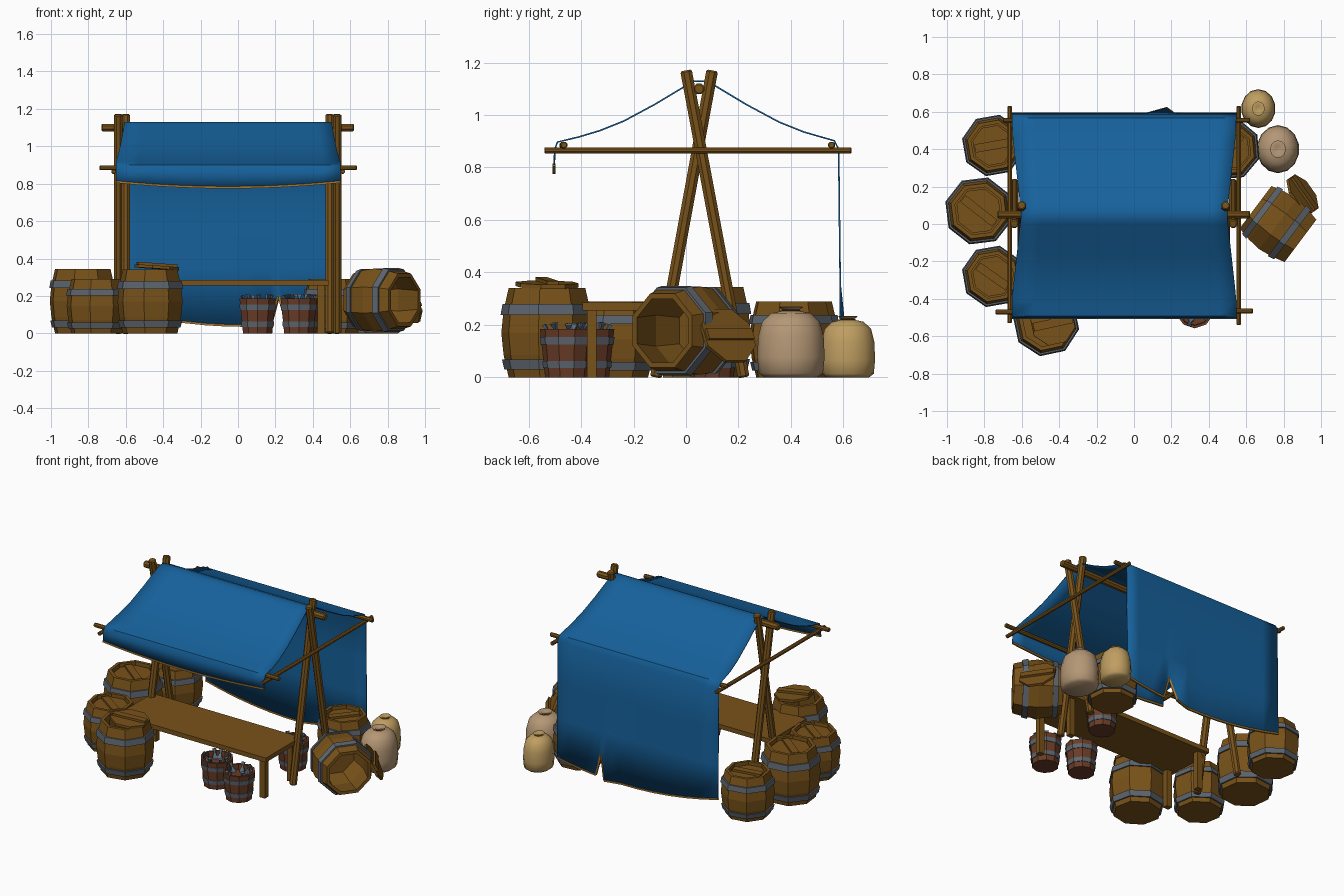
import bpy, bmesh, random
from math import pi, cos, sin, radians
from mathutils import Matrix, Vector

if "Cube" in bpy.data.objects:
    bpy.data.objects.remove(bpy.data.objects["Cube"])

random.seed(3)


def mat(name, r, g, b):
    m = bpy.data.materials.new(name)
    m.diffuse_color = (r, g, b, 1)
    m.use_nodes = True
    m.node_tree.nodes["Principled BSDF"].inputs["Base Color"].default_value = m.diffuse_color
    return m


WOOD = mat("wood", .19, .085, .01)
DARK = mat("dark_wood", .13, .055, .007)
IRON = mat("iron", .11, .13, .155)
BLUE = mat("blue_cloth", .008, .12, .33)
TRIM = mat("trim", .38, .18, .03)
RED = mat("red_wood", .14, .045, .02)
FISH = mat("fish", .1, .15, .21)
SACK_A = mat("sack_a", .46, .31, .18)
SACK_B = mat("sack_b", .52, .34, .12)


def finish(bm, name, material, smooth=None):
    bmesh.ops.recalc_face_normals(bm, faces=bm.faces)
    me = bpy.data.meshes.new(name)
    bm.to_mesh(me)
    bm.free()
    ob = bpy.data.objects.new(name, me)
    bpy.context.collection.objects.link(ob)
    me.materials.append(material)
    if smooth:
        bpy.ops.object.select_all(action='DESELECT')
        ob.select_set(True)
        bpy.context.view_layer.objects.active = ob
        bpy.ops.object.shade_smooth_by_angle(angle=radians(smooth))
    return ob


def lathe(bm, prof, n, m=Matrix(), ring=False):
    """Revolve (r, z) points; capped at both ends, or closed into a ring."""
    rows = [[bm.verts.new(m @ Vector((r * cos(2 * pi * (i + .5) / n), r * sin(2 * pi * (i + .5) / n), z)))
             for i in range(n)] for r, z in prof]
    pairs = list(zip(rows, rows[1:]))
    if ring:
        pairs.append((rows[-1], rows[0]))
    else:
        bm.faces.new(rows[0])
        bm.faces.new(rows[-1])
    for a, b in pairs:
        for i in range(n):
            j = (i + 1) % n
            bm.faces.new((a[i], a[j], b[j], b[i]))


def tube(bm, p, q, r, n=8, chamfer=True):
    p, q = Vector(p), Vector(q)
    d = q - p
    m = Matrix.Translation(p) @ d.to_track_quat('Z', 'Y').to_matrix().to_4x4()
    c = r * .25
    prof = [(r - c, 0), (r, c), (r, d.length - c), (r - c, d.length)] if chamfer else [(r, 0), (r, d.length)]
    lathe(bm, prof, n, m)


def pole(name, p, q, r, n=8):
    bm = bmesh.new()
    tube(bm, p, q, r, n)
    finish(bm, name, WOOD)


def box(name, c, s, material=WOOD, m=Matrix()):
    bm = bmesh.new()
    bmesh.ops.create_cube(bm, size=1, matrix=m @ Matrix.Translation(c) @ Matrix.Diagonal((*s, 1)))
    finish(bm, name, material)


def place(x, y, z=0, rot=0):
    return Matrix.Translation((x, y, z)) @ Matrix.Rotation(radians(rot), 4, 'Z')


def aim(p, d):
    return Matrix.Translation(p) @ Vector(d).to_track_quat('Z', 'Y').to_matrix().to_4x4()


def lid(name, r, m):
    bm = bmesh.new()
    lathe(bm, [(r, 0), (r, .016)], 8, m)
    finish(bm, name, WOOD)
    box(name + "_bar", (0, 0, .022), (r * 1.75, .045, .016), WOOD, m)


def barrel(name, m, r, h, is_open=False):
    # bulging staves with a rim and recessed inside
    inner = .72 * r
    floor = .03 if is_open else h - .035
    bm = bmesh.new()
    prof = [(.84 * r, 0), (.95 * r, .25 * h), (r, .5 * h), (.95 * r, .75 * h), (.84 * r, h), (inner, h)]
    if is_open:
        prof.append((.85 * r, .5 * h))
    lathe(bm, prof + [(inner, floor)], 8, m)
    finish(bm, name + "_body", WOOD)
    # iron hoops
    bm = bmesh.new()
    for a, b, ra, rb in ((.09, .2, .89, .94), (.7, .82, .97, .93)):
        lathe(bm, [(ra * r + .008, a * h), (rb * r + .008, b * h), (rb * r - .02, b * h), (ra * r - .02, a * h)],
              8, m, ring=True)
    finish(bm, name + "_hoops", IRON)
    if not is_open:
        lid(name + "_lid", inner * .93, m @ Matrix.Translation((0, 0, h - .036)))


# crossed side poles, ridge and awning rods
for side, xa, xb in (("left", -.60, -.64), ("right", .49, .53)):
    pole(side + "_pole_a", (xa, -.115, 0), (xa, .1, 1.17), .024)
    pole(side + "_pole_b", (xb, .22, 0), (xb, 0, 1.17), .024)
pole("ridge_pole", (-.73, .05, 1.1), (.62, .05, 1.1), .022)
pole("left_awning_rod", (-.665, -.53, .865), (-.665, .63, .865), .013)
pole("right_awning_rod", (.56, -.54, .865), (.56, .63, .865), .013)
pole("front_cross_rod", (-.74, -.47, .885), (.635, -.465, .885), .014)
pole("back_cross_rod", (-.70, .555, .885), (.62, .555, .885), .014)

# cloth canopy: draped profile, long back panel with a tear in its hem
drape = [(-.5, .87), (-.49, .897), (-.41, .916), (-.33, .94), (-.237, .977), (-.12, 1.04), (0, 1.112),
         (.03, 1.128), (.07, 1.128), (.11, 1.112), (.23, 1.04), (.355, .973), (.45, .935), (.565, .902),
         (.582, .87), (.585, .6), (.588, .35)]
cols = [-1, -.8, -.6, -.4, -.2, 0, .2, .38, .45, .52, .7, .85, 1]


def cloth_point(u, y, z):
    return Vector((-.053 + u * (.55 + .05 * min(1, abs(y - .05) / .45)), y, z))


def back_hem(u):
    z = .2 if u == .45 else .04 + .068 * (u - .15) ** 2
    return cloth_point(u, .59 + (.03 if u == .38 else 0), z)


def front_hem(u):
    return cloth_point(u, -.503, .78 + .03 * u * u)


bm = bmesh.new()
grid = [[bm.verts.new(p) for p in [front_hem(u)] + [cloth_point(u, y, z) for y, z in drape] + [back_hem(u)]]
        for u in cols]
for a, b in zip(grid, grid[1:]):
    for i in range(len(a) - 1):
        bm.faces.new((a[i], b[i], b[i + 1], a[i + 1]))
cloth = finish(bm, "canopy_cloth", BLUE, 40)
mod = cloth.modifiers.new("thickness", 'SOLIDIFY')
mod.thickness, mod.offset = .006, 0
for name, hem in (("front_hem", front_hem), ("back_hem", back_hem)):
    bm = bmesh.new()
    for u, v in zip(cols, cols[1:]):
        tube(bm, hem(u), hem(v), .008, 4, False)
    finish(bm, name, TRIM)

# bench table
box("bench_top", (-.068, -.21, .27), (1.105, .37, .03))
for x in (-.57, .445):
    for y in (-.36, -.07):
        box("bench_leg", (x, y, .13), (.04, .036, .26))

# standing barrels
barrel("back_left_barrel", place(-.755, .42, 0, 10), .165, .29)
barrel("left_barrel", place(-.83, .07, 0, -38), .183, .345)
barrel("front_left_barrel", place(-.755, -.28, 0, -35), .165, .29)
barrel("back_right_barrel", place(.51, .40, 0, 50), .165, .29)
barrel("open_barrel", place(-.47, -.53, 0, 12), .177, .34, True)
lid("loose_lid", .122, place(-.435, -.53, .345, 12) @ Matrix.Rotation(radians(4), 4, 'Y'))

# tipped barrel and its leaning lid
barrel("tipped_barrel", aim((.65, .09, .178), (.8, -.6, 0)), .182, .3, True)
lid("leaning_lid", .12, aim((.895, .155, .155), (.72, .5, .45)))

# fish buckets
for x, y in ((.105, -.375), (.325, -.455), (.34, .10)):
    bm = bmesh.new()
    lathe(bm, [(.082, 0), (.102, .185), (.088, .185), (.085, .15)], 10, place(x, y))
    finish(bm, "bucket", RED)
    bm = bmesh.new()
    for z in (.035, .125):
        r = .082 + .108 * z + .004
        lathe(bm, [(r, z), (r + .003, z + .028), (r - .012, z + .028), (r - .012, z)], 10, place(x, y), True)
    finish(bm, "bucket_hoops", IRON)
    bm = bmesh.new()
    for k in range(7):
        a = k * 2 * pi / 7 + random.uniform(-.3, .3)
        d = Vector((cos(a) * .5, sin(a) * .5, random.uniform(.7, 1.2))).normalized()
        p = Vector((x + .042 * cos(a), y + .042 * sin(a), .13))
        lathe(bm, [(.012, 0), (.022, .03), (.006, .06), (.018, .085)], 4,
              aim(p, d) @ Matrix.Diagonal((1, .5, 1, 1)))
    finish(bm, "bucket_fish", FISH)

# tied sacks
shape = [(.8, 0), (.98, .06), (1.03, .3), (1, .6), (.88, .82), (.6, .94), (.3, .97), (.22, .98),
         (.38, 1.03), (.3, 1.04), (.12, 1)]
for name, x, y, r, h, m in (("large_sack", .77, .40, .12, .26, SACK_A), ("small_sack", .665, .617, .097, .225, SACK_B)):
    bm = bmesh.new()
    lathe(bm, [(a * r, b * h) for a, b in shape], 14, place(x, y) @ Matrix.Diagonal((.92, 1.04, 1, 1)))
    finish(bm, name, m, 50)
    bm = bmesh.new()
    lathe(bm, [(.26 * r, .965 * h), (.34 * r, .98 * h), (.26 * r, .995 * h), (.2 * r, .98 * h)], 8, place(x, y), True)
    finish(bm, name + "_tie", DARK)
